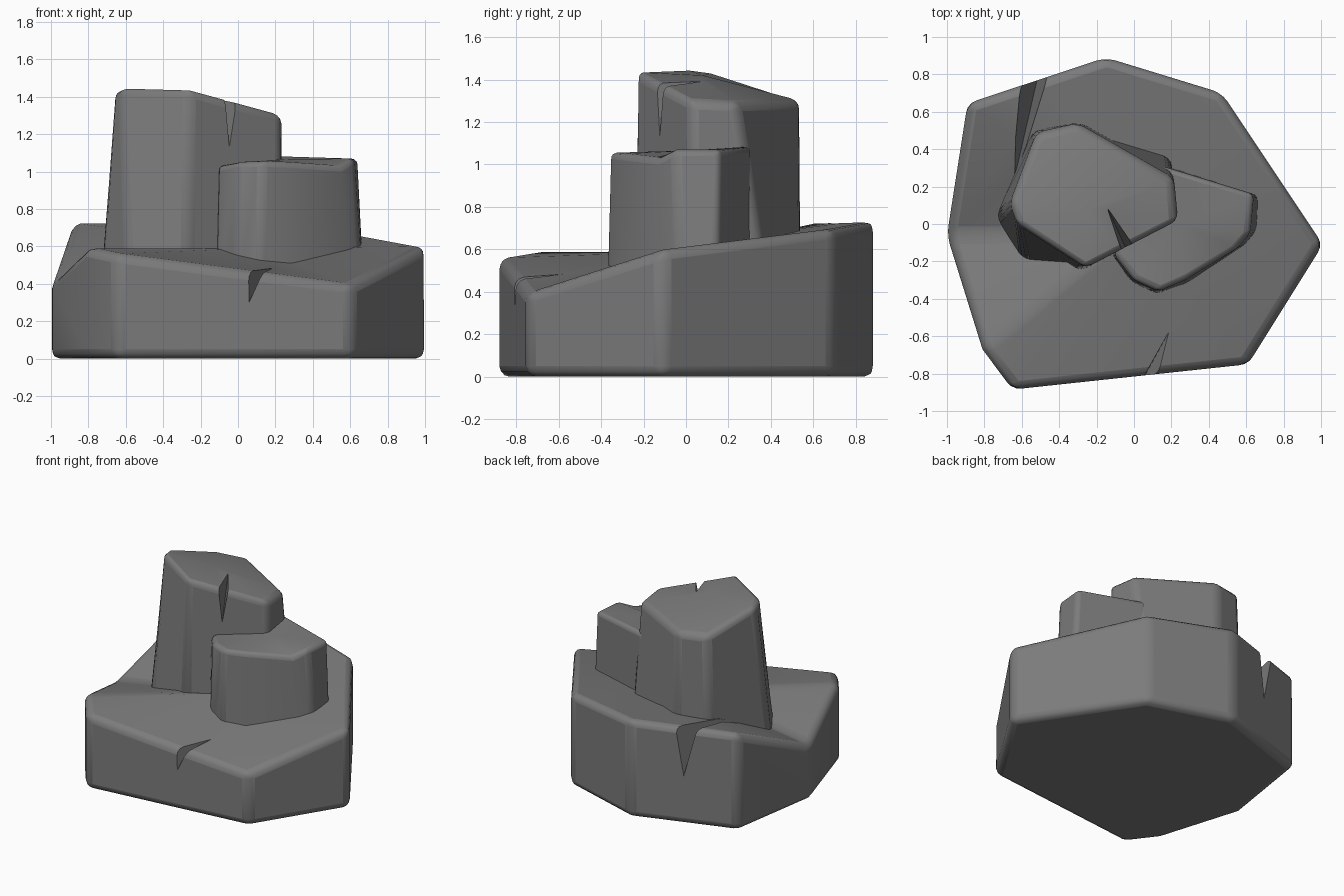
import bpy, bmesh, math

if "Cube" in bpy.data.objects:
    bpy.data.objects.remove(bpy.data.objects["Cube"])

stone = bpy.data.materials.new("grey stone")
stone.diffuse_color = (0.2, 0.2, 0.2, 1)
stone.use_nodes = True
stone.node_tree.nodes["Principled BSDF"].inputs["Base Color"].default_value = stone.diffuse_color


def make_object(name, bm):
    bmesh.ops.recalc_face_normals(bm, faces=bm.faces)
    mesh = bpy.data.meshes.new(name)
    bm.to_mesh(mesh)
    bm.free()
    mesh.materials.append(stone)
    ob = bpy.data.objects.new(name, mesh)
    bpy.context.collection.objects.link(ob)
    return ob


def block(name, bottom, z0, top, bevel, peak=None):
    """Faceted rock lofted from a bottom outline (x, y) to a top outline (x, y, z)."""
    bm = bmesh.new()
    lo = [bm.verts.new((x, y, z0)) for x, y in bottom]
    hi = [bm.verts.new(p) for p in top]
    n = len(lo)
    bm.faces.new(lo[::-1])
    centre = bm.verts.new(peak)
    for i in range(n):
        j = (i + 1) % n
        bm.faces.new((lo[i], lo[j], hi[j], hi[i]))
        bm.faces.new((hi[i], hi[j], centre))
    ob = make_object(name, bm)
    m = ob.modifiers.new("soft edges", 'BEVEL')
    m.width, m.segments = bevel, 3
    m.limit_method, m.angle_limit = 'ANGLE', math.radians(24)
    return ob


def crack(rock, name, points):
    """Cut a wedge, the convex hull of a few points, out of a rock."""
    bm = bmesh.new()
    for p in points:
        bm.verts.new(p)
    bmesh.ops.convex_hull(bm, input=bm.verts)
    cutter = make_object(name, bm)
    cutter.hide_render = True
    cutter.hide_set(True)
    m = rock.modifiers.new(name, 'BOOLEAN')
    m.operation, m.solver, m.object = 'DIFFERENCE', 'EXACT', cutter


# Wide base slab with an uneven top
base_top = [(-1, -.06, .41), (-.89, .645, .73), (-.15, .89, .735), (.47, .70, .70),
            (1.01, -.11, .60), (.61, -.75, .395), (-.65, -.885, .56), (-.81, -.67, .595)]
base = block("base_rock", [(x, y) for x, y, z in base_top], 0, base_top, .05, (-.05, -.05, .58))
crack(base, "front_crack_cutter", [(.01, -.9, .23), (.19, -.57, .49), (0, -.9, .7),
                                   (.22, -.9, .7), (.2, -.55, .7)])
crack(base, "back_crack_cutter", [(-.5, .85, .33), (-.64, .24, .60), (-.66, .82, 1),
                                  (-.40, .87, 1), (-.65, .2, 1)])

# Tall pillar with a sloping top
tall = block("tall_pillar",
             [(-.745, .03), (-.55, .5), (-.3, .545), (.19, .40), (.24, .03), (-.27, -.245), (-.59, -.22)], .35,
             [(-.66, .12, 1.43), (-.52, .49, 1.31), (-.3, .54, 1.30), (.215, .24, 1.29),
              (.235, .02, 1.30), (-.26, -.235, 1.435), (-.63, .01, 1.445)], .04, (-.25, .08, 1.42))
crack(tall, "pillar_crack_cutter", [(-.02, -.18, 1.06), (-.14, .08, 1.38), (-.06, -.2, 1.5),
                                    (.05, -.15, 1.5), (-.14, .08, 1.5)])

# Shorter pillar leaning against it
block("short_pillar",
      [(-.125, -.16), (-.02, -.31), (.12, -.375), (.28, -.32), (.61, -.10), (.67, -.03), (.675, .15), (.15, .32)], .35,
      [(-.11, -.16, 1.03), (0, -.30, 1.05), (.13, -.36, 1.055), (.27, -.30, 1.05), (.55, -.13, 1.03),
       (.62, -.05, 1.07), (.64, .16, 1.07), (.15, .31, 1.085)], .03, (.25, 0, 1.065))

for ob in bpy.data.objects:
    if not ob.hide_render:
        bpy.context.view_layer.objects.active = ob
        bpy.ops.object.select_all(action='DESELECT')
        ob.select_set(True)
        bpy.ops.object.shade_smooth_by_angle(angle=math.radians(30))
